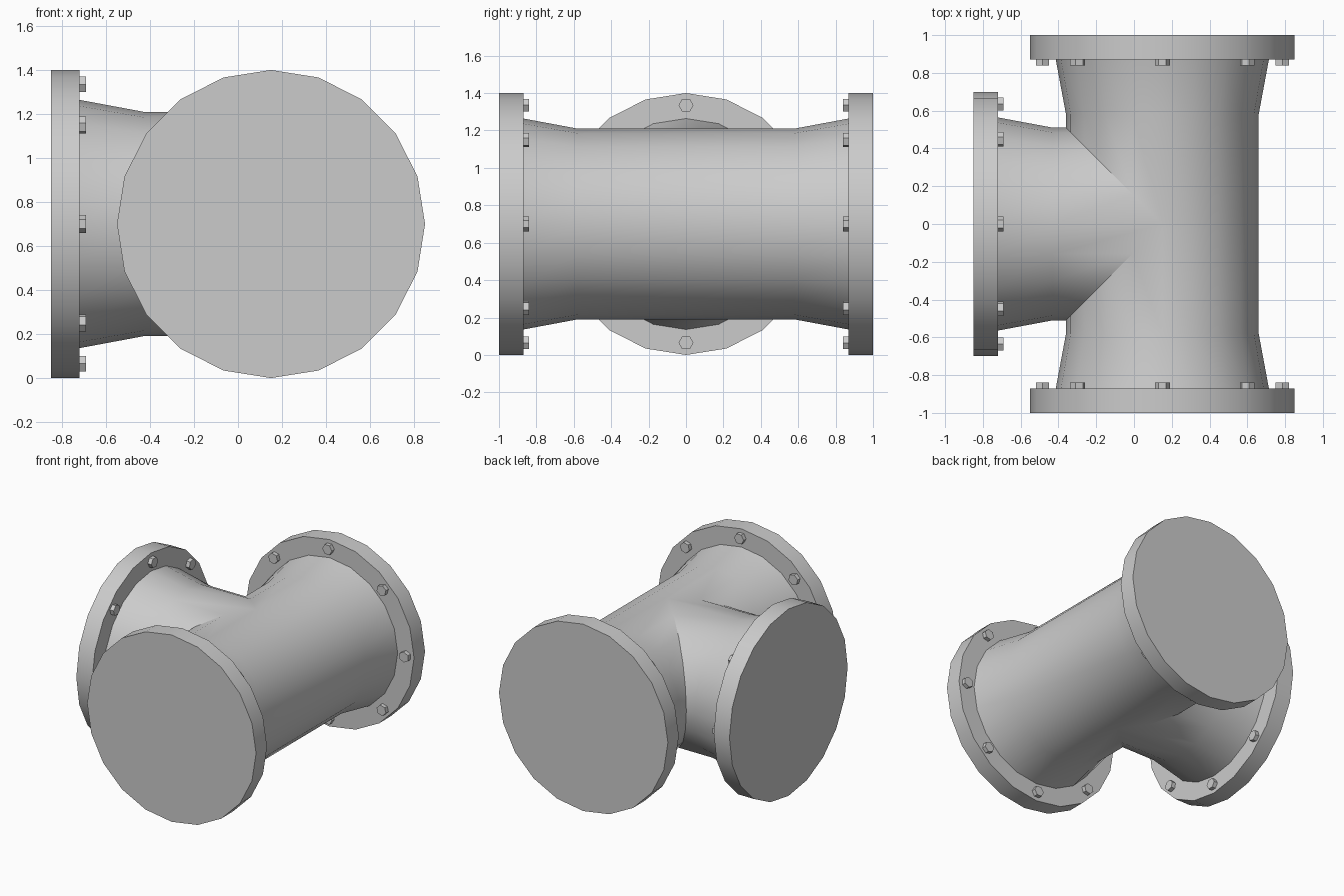
import bpy, bmesh
from math import sin, cos, tau, radians
from mathutils import Matrix

if "Cube" in bpy.data.objects:
    bpy.data.objects.remove(bpy.data.objects["Cube"])

N = 20
CENTRE = Matrix.Translation((0.15, 0, 0.70))
ARMS = {"back": 0, "front": 180, "branch": 90}

cap_grey = bpy.data.materials.new("cap_grey")
cap_grey.diffuse_color = (0.63, 0.63, 0.63, 1)
cap_grey.use_nodes = True
cap_grey.node_tree.nodes["Principled BSDF"].inputs["Base Color"].default_value = cap_grey.diffuse_color


def finish(bm, name, recalc=True):
    bmesh.ops.remove_doubles(bm, verts=bm.verts, dist=1e-4)
    if recalc:
        bmesh.ops.recalc_face_normals(bm, faces=bm.faces)
    mesh = bpy.data.meshes.new(name)
    bm.to_mesh(mesh)
    bm.free()
    ob = bpy.data.objects.new(name, mesh)
    bpy.context.collection.objects.link(ob)
    bpy.ops.object.select_all(action='DESELECT')
    bpy.context.view_layer.objects.active = ob
    ob.select_set(True)
    bpy.ops.object.shade_smooth_by_angle(angle=radians(30))
    return ob


def ring(bm, m, r, depth):
    """Ring of N points around local Y; depth is a function of local x."""
    return [bm.verts.new(m @ Matrix.Translation((r * sin(tau * i / N), depth(r * sin(tau * i / N)),
                                                 r * cos(tau * i / N))).translation)
            for i in range(N)]


def bridge(bm, a, b):
    for i in range(N):
        j = (i + 1) % N
        bm.faces.new((a[i], a[j], b[j], b[i]))


# Tee body: three flared arms mitred together at the centre
bm = bmesh.new()
mitre = {"back": lambda x: max(-x, 0), "front": lambda x: max(x, 0), "branch": abs}
for arm, ang in ARMS.items():
    m = CENTRE @ Matrix.Rotation(radians(ang), 4, 'Z')
    loops = [ring(bm, m, 0.565, lambda x: 0.875),
             ring(bm, m, 0.51, lambda x: 0.58),
             ring(bm, m, 0.51, mitre[arm])]
    bridge(bm, loops[0], loops[1])
    bridge(bm, loops[1], loops[2])
finish(bm, "tee_pipe")

for arm, ang in ARMS.items():
    m = CENTRE @ Matrix.Rotation(radians(ang), 4, 'Z')

    # Flange ring
    bm = bmesh.new()
    loops = [ring(bm, m, r, lambda x, d=d: d)
             for r, d in ((0.55, 0.87), (0.70, 0.87), (0.70, 1.0), (0.55, 1.0))]
    for k in range(4):
        bridge(bm, loops[k], loops[(k + 1) % 4])
    finish(bm, arm + "_flange")

    # Flush end cap filling the flange
    bm = bmesh.new()
    face = bm.faces.new(ring(bm, m, 0.55, lambda x: 1.0))
    face.normal_update()
    if face.normal.dot(m.to_3x3().col[1]) < 0:
        face.normal_flip()
    finish(bm, arm + "_end_cap", recalc=False).data.materials.append(cap_grey)

    # Hexagonal bolt heads on the inner face of the flange
    bm = bmesh.new()
    for i in range(8):
        place = (m @ Matrix.Rotation(tau * i / 8, 4, 'Y') @ Matrix.Translation((0, 0.86, 0.635))
                 @ Matrix.Rotation(radians(90), 4, 'X'))
        bmesh.ops.create_cone(bm, cap_ends=True, segments=6, radius1=0.04, radius2=0.04,
                              depth=0.04, matrix=place @ Matrix.Rotation(radians(30), 4, 'Z'))
    finish(bm, arm + "_bolts")
